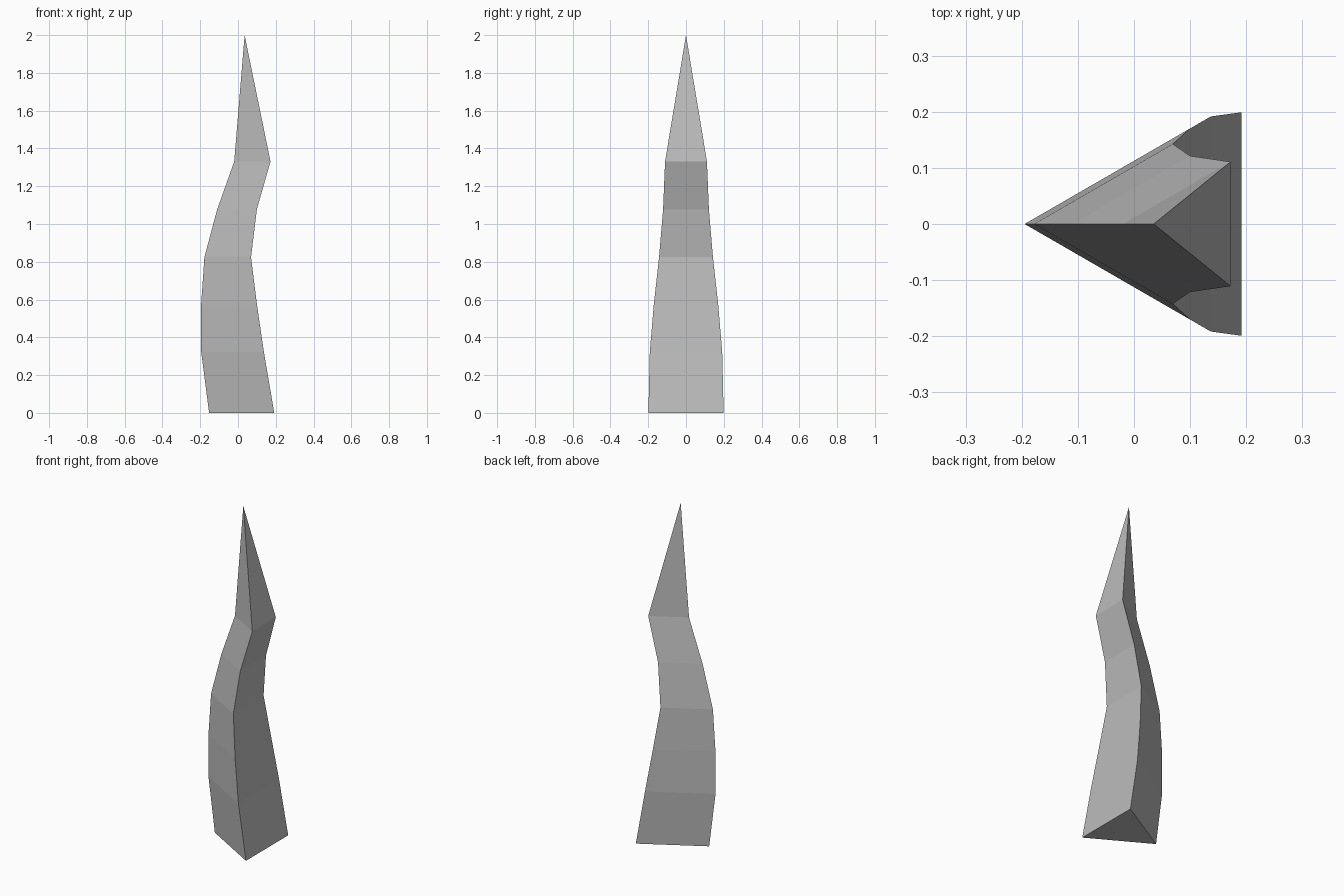
import bpy
import bmesh

cube = bpy.data.objects.get("Cube")
if cube:
    bpy.data.objects.remove(cube)

# Stone colour
stone = bpy.data.materials.new("grey_stone")
stone.use_nodes = True
colour = (0.5, 0.5, 0.5, 1)
stone.diffuse_color = colour
stone.node_tree.nodes["Principled BSDF"].inputs["Base Color"].default_value = colour

# Triangular rings: height, ridge x, flat side x
rings = [(0, -0.153, 0.192), (0.323, -0.195, 0.137), (0.575, -0.195, 0.10),
         (0.824, -0.178, 0.069), (1.078, -0.11, 0.10), (1.331, -0.02, 0.172)]
tip = (0.035, 0, 2)

# Bent spike, an equilateral section swept up to a point
bm = bmesh.new()
loops = []
for z, ridge, flat in rings:
    half = (flat - ridge) / 3 ** 0.5
    loops.append([bm.verts.new(p) for p in
                  ((ridge, 0, z), (flat, -half, z), (flat, half, z))])
bm.faces.new(reversed(loops[0]))
for low, high in zip(loops, loops[1:]):
    for i in range(3):
        j = (i + 1) % 3
        bm.faces.new((low[i], low[j], high[j], high[i]))
apex = bm.verts.new(tip)
for i in range(3):
    bm.faces.new((loops[-1][i], loops[-1][(i + 1) % 3], apex))
bmesh.ops.recalc_face_normals(bm, faces=bm.faces)

mesh = bpy.data.meshes.new("bent_spike")
bm.to_mesh(mesh)
bm.free()
mesh.materials.append(stone)
spike = bpy.data.objects.new("bent_spike", mesh)
bpy.context.collection.objects.link(spike)
